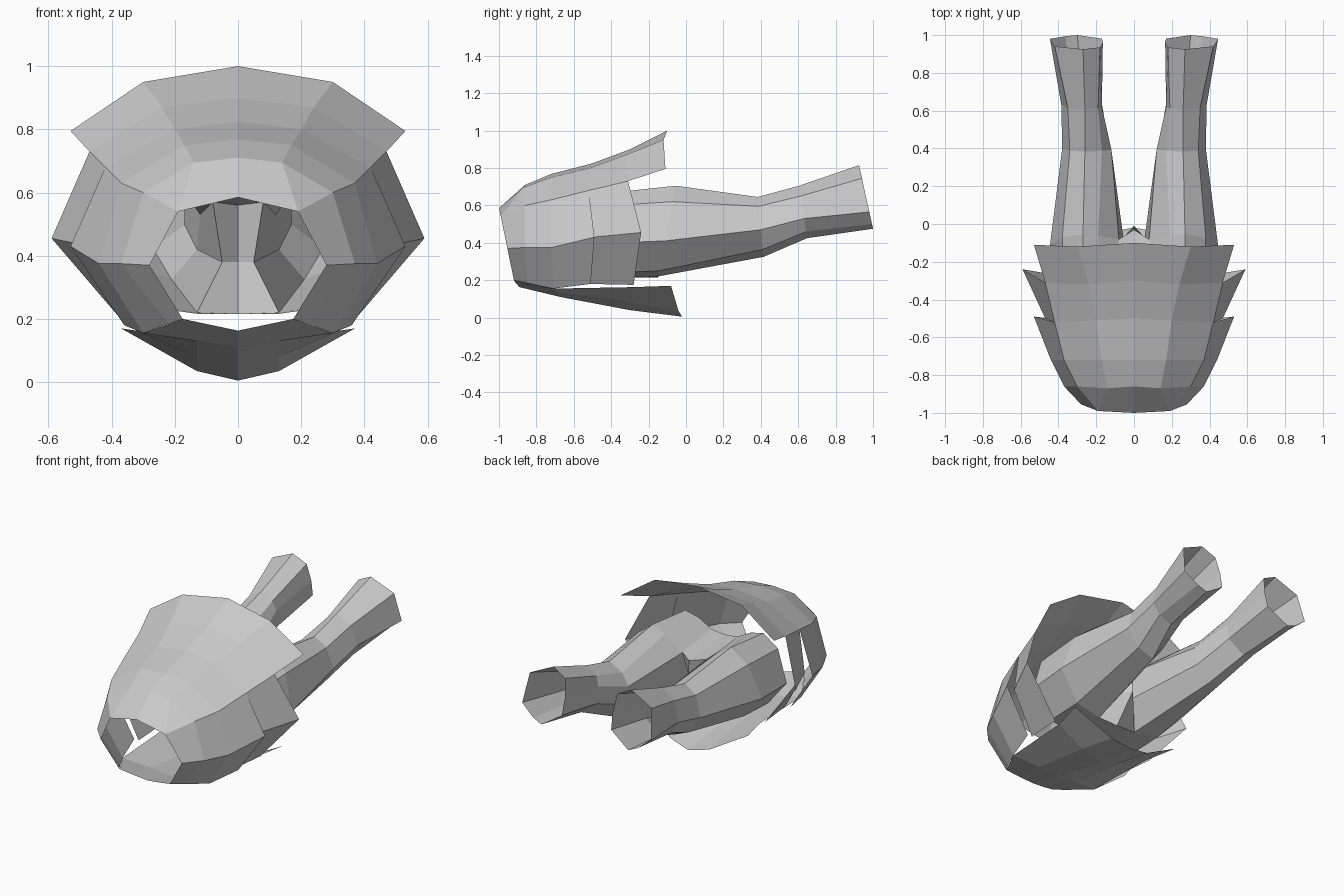
import bpy
import bmesh

old = bpy.data.objects.get("Cube")
if old:
    bpy.data.objects.remove(old, do_unlink=True)

GREY = (0.6, 0.6, 0.6, 1.0)
cloth = bpy.data.materials.new("plain grey")
cloth.use_nodes = True
cloth.diffuse_color = GREY
cloth.node_tree.nodes["Principled BSDF"].inputs["Base Color"].default_value = GREY


def loft(name, rails, closed=False):
    """Skin neighbouring rails of points with flat faces, mirrored across x."""
    bm = bmesh.new()
    made = {}

    def vert(point):
        key = tuple(round(c, 4) for c in point)
        if key not in made:
            made[key] = bm.verts.new(key)
        return made[key]

    for a, b in zip(rails, rails[1:]):
        count = len(a) if closed else len(a) - 1
        for i in range(count):
            j = (i + 1) % len(a)
            corners = [vert(p) for p in (a[i], a[j], b[j], b[i])]
            corners = list(dict.fromkeys(corners))
            if len(corners) > 2:
                bm.faces.new(corners)
    bmesh.ops.recalc_face_normals(bm, faces=bm.faces)
    mesh = bpy.data.meshes.new(name)
    bm.to_mesh(mesh)
    bm.free()
    mesh.materials.append(cloth)
    obj = bpy.data.objects.new(name, mesh)
    bpy.context.collection.objects.link(obj)
    mirror = obj.modifiers.new("mirror", 'MIRROR')
    mirror.use_axis[0] = True
    mirror.use_clip = True
    return obj


def ring(y, lean, outline):
    """Leg cross-section in x and z, leaning along y with height."""
    return [(x, y + lean * (z - 0.475), z) for x, z in outline]


# Upper flap, from the waist to the raised rear hem
top_centre = [(0, -1, .585), (0, -.86, .71), (0, -.72, .768),
              (0, -.5, .825), (0, -.3, .9), (0, -.1, 1)]
top_middle = [(.19, -.99, .54), (.14, -.87, .695), (.17, -.72, .75),
              (.2, -.51, .8), (.24, -.32, .87), (.3, -.12, .95)]
top_edge = [(.19, -.99, .54), (.3, -.86, .6), (.37, -.72, .63),
            (.42, -.52, .68), (.47, -.31, .73), (.53, -.11, .795)]
loft("upper_flap", [top_centre, top_middle, top_edge])

# Side panels in front, bulging outward
side_ridge = [(.28, -.955, .37), (.37, -.86, .375),
              (.44, -.72, .375), (.53, -.49, .43)]
side_low = [(.175, -.92, .2), (.22, -.85, .185),
            (.3, -.71, .155), (.36, -.51, .18)]
loft("front_side_panels", [top_edge[:4], side_ridge, side_low])

# Second side panels, tucked under the first
inner_start = [(.42, -.52, .68), (.47, -.5, .43), (.33, -.51, .18)]
rear_end = [(.47, -.31, .73), (.59, -.24, .455), (.35, -.28, .175)]
loft("rear_side_panels", [inner_start, rear_end])

# Lower flap with a pointed hem
low_centre = [(0, -.89, .163), (0, -.67, .11), (0, -.3, .04), (0, -.02, .005)]
low_middle = [(.1, -.91, .184), (.13, -.68, .13), (.13, -.3, .08), (.13, -.04, .035)]
low_edge = [(.175, -.92, .2), (.3, -.71, .155), (.32, -.28, .163), (.37, -.08, .17)]
loft("lower_flap", [low_centre, low_middle, low_edge])

# Trouser legs, open at both ends
hip = ring(-.38, 0, [(.09, .6), (.18, .65), (.27, .67), (.37, .6),
                     (.43, .4), (.3, .24), (.12, .215)])
thigh = ring(-.1, .2, [(.08, .57), (.19, .66), (.27, .705), (.38, .62),
                       (.445, .41), (.3, .25), (.13, .22), (.05, .38)])
knee = ring(.4, -.1, [(.12, .53), (.17, .6), (.26, .645), (.34, .595),
                      (.38, .47), (.31, .365), (.21, .325), (.13, .42)])
calf = ring(.64, -.15, [(.17, .6), (.19, .66), (.26, .705), (.35, .65),
                        (.385, .53), (.35, .46), (.27, .425), (.17, .5)])
ankle = ring(1, -.22, [(.165, .66), (.18, .77), (.27, .815), (.42, .745),
                       (.445, .565), (.36, .5), (.3, .475), (.17, .56)])
loft("trouser_legs", [thigh, knee, calf, ankle], closed=True)

# Hips run forward from the thighs, leaving the inner side open
loft("hips", [hip, thigh[:7]])

# Saddle strip joining the two legs
saddle_edge = [hip[0], thigh[0], thigh[7], thigh[6], hip[6]]
saddle_centre = [(0, -.38, .59), (0, -.03, .56), (0, -.01, .38),
                 (0, -.15, .215), (0, -.28, .215)]
loft("crotch", [saddle_centre, saddle_edge])
